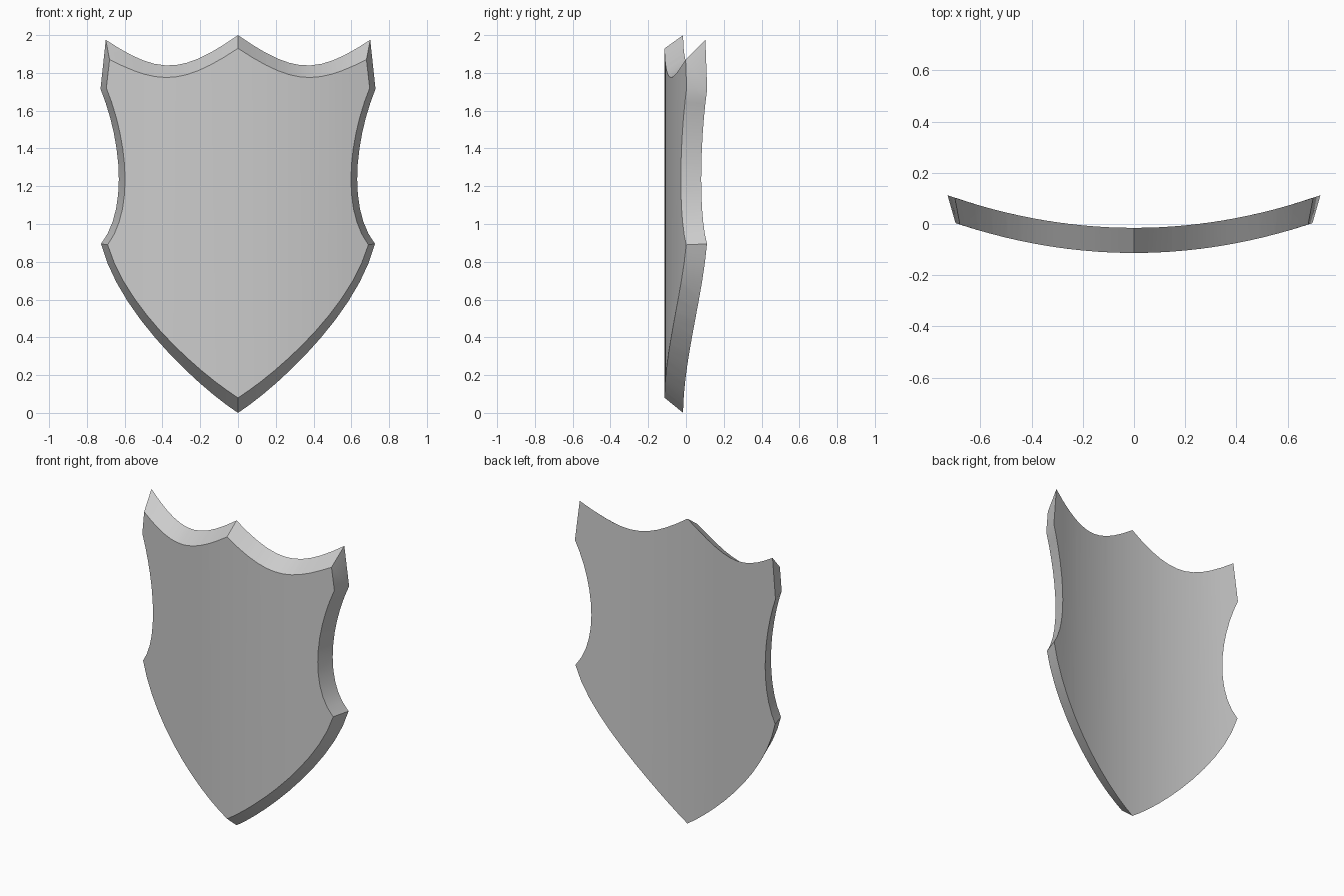
import bpy, bmesh, math
from mathutils import Vector
from mathutils.geometry import interpolate_bezier

cube = bpy.data.objects.get("Cube")
if cube:
    bpy.data.objects.remove(cube, do_unlink=True)

STEPS = 12   # points along each curved edge
COLUMN = 0.05   # width of the vertical facets


def outline(segments):
    """Join cubic curves given as (x, z) start, two handles and end."""
    points = []
    for segment in segments:
        knots = [Vector((x, 0, z)) for x, z in segment]
        curve = interpolate_bezier(*knots, STEPS)
        points += curve[1:] if points and (points[-1] - curve[0]).length < 1e-5 else curve
    return points


# Half outlines from top peak to bottom tip: scalloped top, waist, pointed base
back_edge = outline([
    [(0, 2.0), (0.3, 1.79), (0.42, 1.79), (0.7, 1.975)],
    [(0.728, 1.715), (0.62, 1.45), (0.58, 1.08), (0.725, 0.895)],
    [(0.725, 0.895), (0.63, 0.52), (0.2, 0.13), (0, 0)],
])
front_edge = outline([
    [(0, 1.93), (0.3, 1.73), (0.42, 1.74), (0.68, 1.87)],
    [(0.697, 1.72), (0.587, 1.45), (0.547, 1.08), (0.69, 0.89)],
    [(0.69, 0.89), (0.59, 0.54), (0.19, 0.2), (0, 0.08)],
])

# Flat half slab with bevelled rim; y runs from 0 (front) to 1 (back)
bm = bmesh.new()
front = [bm.verts.new(p) for p in front_edge]
back = [bm.verts.new(p + Vector((0, 1, 0))) for p in back_edge]
bm.faces.new(front)
bm.faces.new(back[::-1])
for i in range(len(front) - 1):
    bm.faces.new((front[i], back[i], back[i + 1], front[i + 1]))

# Slice into vertical columns so the slab can bend
for i in range(1, int(0.7 / COLUMN)):
    bmesh.ops.bisect_plane(bm, geom=bm.verts[:] + bm.edges[:] + bm.faces[:],
                           plane_co=(i * COLUMN, 0, 0), plane_no=(1, 0, 0))

# Bend around the vertical axis
for v in bm.verts:
    bend = 0.24 * v.co.x ** 2
    v.co.y = bend - 0.113 + 0.098 * v.co.y

# Mirror to the other half and weld
copy = bmesh.ops.duplicate(bm, geom=bm.verts[:] + bm.edges[:] + bm.faces[:])["geom"]
for v in copy:
    if isinstance(v, bmesh.types.BMVert):
        v.co.x = -v.co.x
bmesh.ops.remove_doubles(bm, verts=bm.verts[:], dist=1e-4)
bmesh.ops.recalc_face_normals(bm, faces=bm.faces[:])

mesh = bpy.data.meshes.new("shield")
bm.to_mesh(mesh)
bm.free()
shield = bpy.data.objects.new("shield", mesh)
bpy.context.collection.objects.link(shield)

# Plain grey
grey = bpy.data.materials.new("plain grey")
grey.use_nodes = True
colour = (0.6, 0.6, 0.6, 1)
grey.diffuse_color = colour
grey.node_tree.nodes["Principled BSDF"].inputs["Base Color"].default_value = colour
mesh.materials.append(grey)

bpy.ops.object.select_all(action="DESELECT")
shield.select_set(True)
bpy.context.view_layer.objects.active = shield
bpy.ops.object.shade_smooth_by_angle(angle=math.radians(30))
